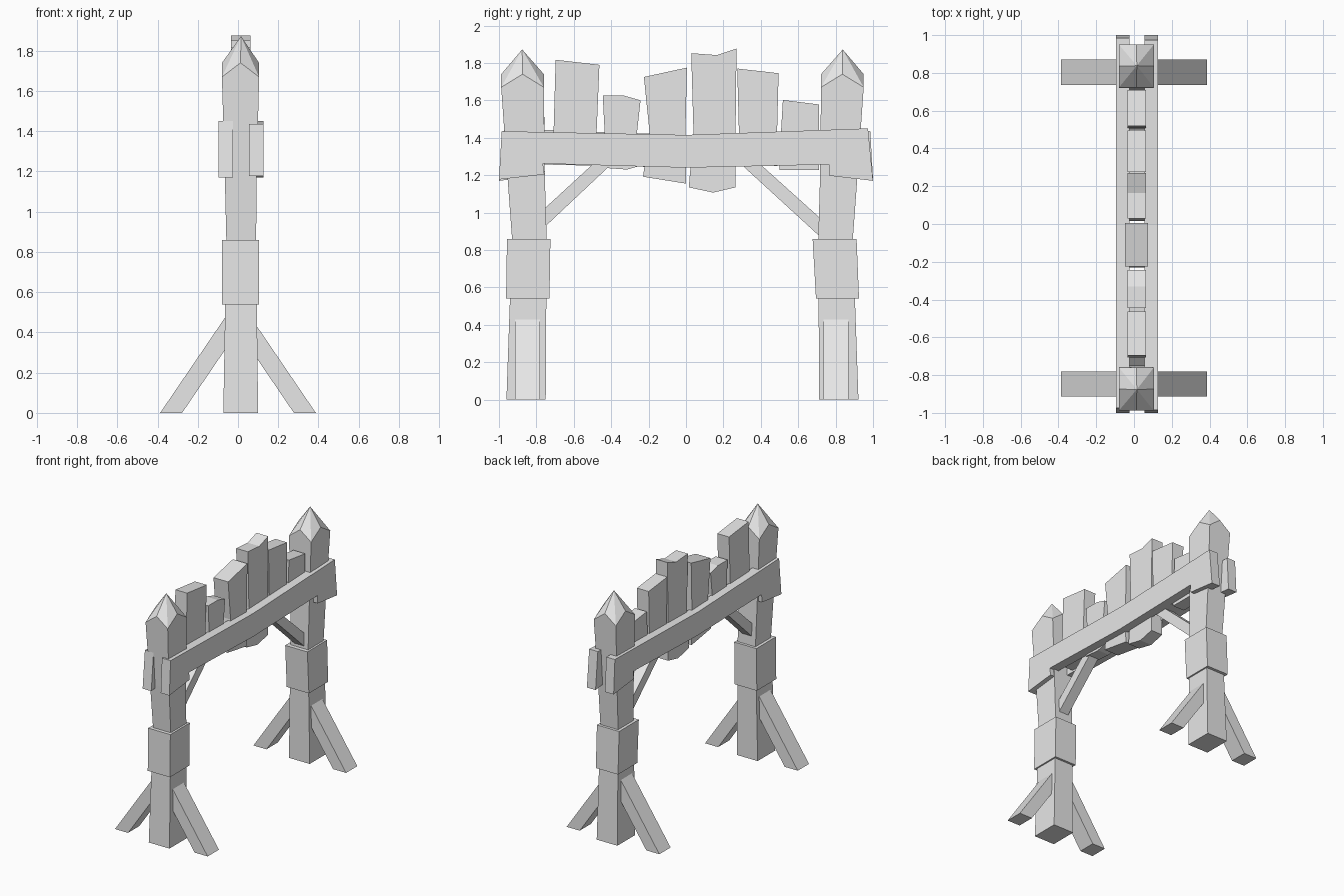
import bpy, bmesh
from mathutils import Matrix

if "Cube" in bpy.data.objects:
    bpy.data.objects.remove(bpy.data.objects["Cube"])

grey = bpy.data.materials.new("plain grey wood")
grey.use_nodes = True
grey.diffuse_color = (0.8, 0.8, 0.8, 1)
grey.node_tree.nodes["Principled BSDF"].inputs["Base Color"].default_value = grey.diffuse_color


def finish(name, bm):
    bmesh.ops.recalc_face_normals(bm, faces=bm.faces)
    mesh = bpy.data.meshes.new(name)
    bm.to_mesh(mesh)
    bm.free()
    mesh.materials.append(grey)
    obj = bpy.data.objects.new(name, mesh)
    bpy.context.collection.objects.link(obj)
    return obj


def prism(name, outline, lo, hi, axis="x"):
    """Extrude an outline of (across, z) points along x or y."""
    bm = bmesh.new()
    place = (lambda p, d: (d, *p)) if axis == "x" else (lambda p, d: (p[0], d, p[1]))
    a, b = ([bm.verts.new(place(p, d)) for p in outline] for d in (lo, hi))
    bm.faces.new(a)
    bm.faces.new(b)
    for i in range(len(a)):
        j = (i + 1) % len(a)
        bm.faces.new((a[i], a[j], b[j], b[i]))
    return finish(name, bm)


def post(name, side, shift):
    """Tapered square post with a faceted point, lofted from square rings."""
    # each ring: z, x from, x to, y outer, y inner
    rings = [(0, -.073, .1, .96, .75), (.86, -.058, .09, .93, .745),
             (1.2, -.066, .093, .955, .755), (1.67, -.08, .105, .988, .76)]
    bm = bmesh.new()
    Y = lambda y: side * (y - shift)
    loops = [[bm.verts.new(p) for p in ((x0, Y(yo), z), (x1, Y(yo), z), (x1, Y(yi), z), (x0, Y(yi), z))]
             for z, x0, x1, yo, yi in rings]
    bm.faces.new(loops[0])
    for low, high in zip(loops, loops[1:-1]):
        for i in range(4):
            j = (i + 1) % 4
            bm.faces.new((low[i], low[j], high[j], high[i]))
    # gabled sides meeting in four kite-shaped facets
    low, top = loops[-2:]
    mids = []
    for i in range(4):
        mid = (top[i].co + top[(i + 1) % 4].co) / 2
        mid.z = 1.74
        mids.append(bm.verts.new(mid))
    tip = bm.verts.new((.015, Y(.876), 1.872))
    for i in range(4):
        j = (i + 1) % 4
        bm.faces.new((low[i], low[j], top[j], mids[i], top[i]))
        bm.faces.new((tip, mids[i - 1], top[i]))
        bm.faces.new((tip, top[i], mids[i]))
    finish(name, bm)


# posts
post("front_post", -1, 0)
post("back_post", 1, .038)

# collars around the posts
prism("front_collar", [(-.962, .54), (-.73, .54), (-.725, .86), (-.957, .86)], -.08, .105)
prism("back_collar", [(.695, .54), (.925, .54), (.912, .86), (.677, .86)], -.08, .105)

# ground braces on both sides of each post
for place, y in (("front", -.847), ("back", .803)):
    for hand, s in (("left", 1), ("right", -1)):
        prism(f"{place}_{hand}_ground_brace",
              [(s * .387, 0), (s * .278, 0), (s * .05, .335), (s * .05, .495)],
              y - .067, y + .067, "y")

# corner braces under the beams
prism("front_corner_brace", [(-.78, 1.0), (-.78, .9), (-.36, 1.295), (-.47, 1.285)], -.025, .055)
prism("back_corner_brace", [(.74, .95), (.74, .85), (.26, 1.29), (.36, 1.292)], -.025, .055)

# sagging notched beams, one turned end for end
profile = [(-1, 1.177), (-.757, 1.204), (-.765, 1.262), (0, 1.24), (.765, 1.257), (.768, 1.197),
           (1, 1.17), (.973, 1.45), (0, 1.415), (-.985, 1.435)]
prism("left_beam", profile, .055, .127)
turned = prism("right_beam", profile, .055, .127)
turned.data.transform(Matrix.Translation((.031, 0, 0)) @ Matrix.Rotation(3.14159265, 4, "Z"))

# uneven upright planks held between the beams
planks = [
    [(-.7, 1.27), (-.49, 1.27), (-.478, 1.43), (-.463, 1.79), (-.697, 1.817), (-.708, 1.43)],
    [(-.447, 1.24), (-.315, 1.23), (-.245, 1.25), (-.262, 1.43), (-.243, 1.6), (-.33, 1.625), (-.445, 1.625), (-.435, 1.43)],
    [(-.23, 1.192), (0, 1.155), (-.003, 1.43), (.005, 1.775), (-.225, 1.725), (-.195, 1.43)],
    [(.015, 1.135), (.145, 1.107), (.265, 1.135), (.265, 1.43), (.27, 1.877), (.165, 1.842), (.028, 1.852), (.04, 1.43)],
    [(.3, 1.25), (.49, 1.25), (.487, 1.43), (.495, 1.745), (.274, 1.77), (.283, 1.43)],
    [(.5, 1.228), (.71, 1.228), (.71, 1.578), (.518, 1.602), (.508, 1.43)],
]
for n, outline in enumerate(planks):
    grow = .012 if n == 2 else 0
    prism(f"plank_{n + 1}", outline, -.035 - grow, .063 + grow)
